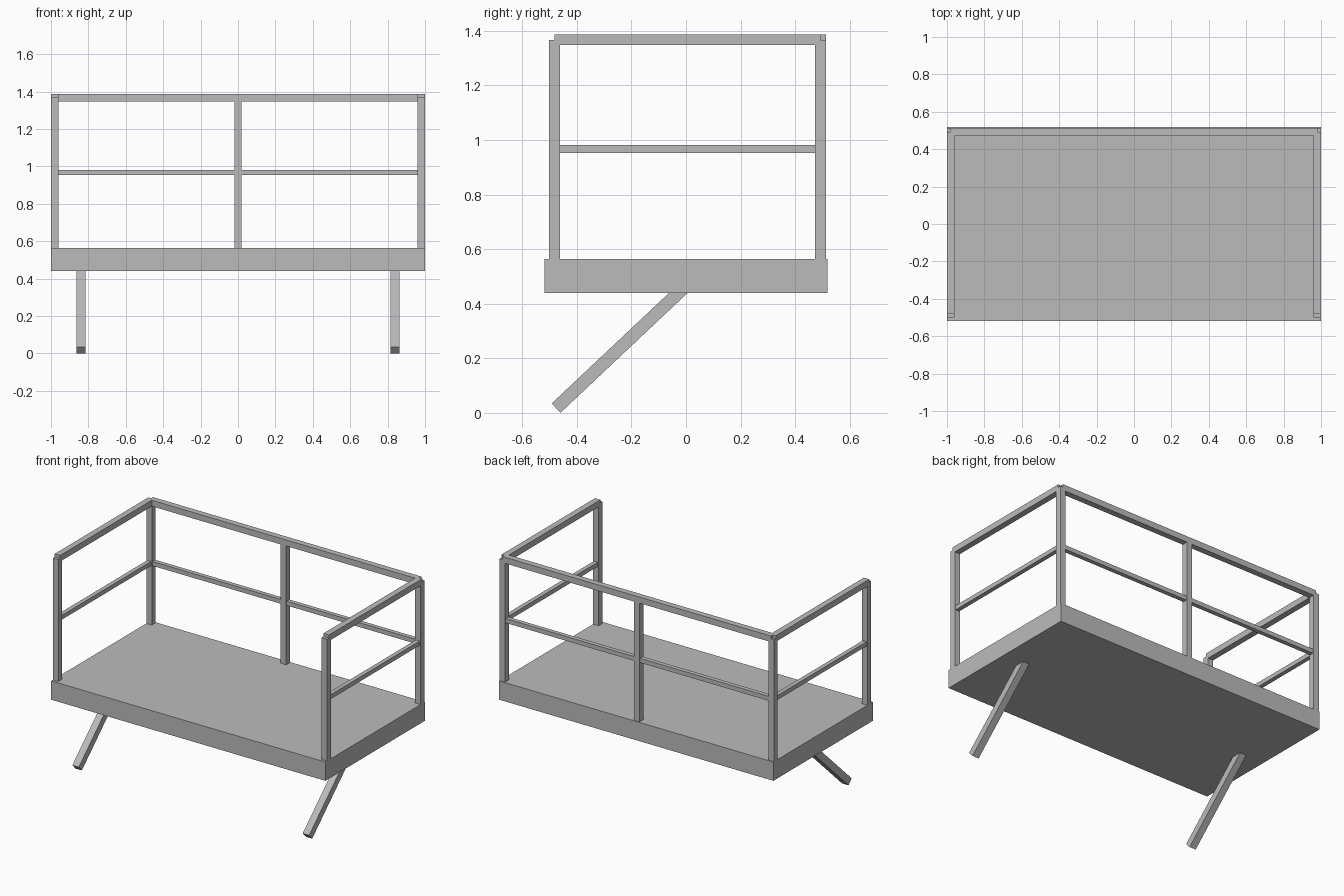
import bpy
import math
from mathutils import Matrix, Vector

if "Cube" in bpy.data.objects:
    bpy.data.objects.remove(bpy.data.objects["Cube"])

grey = bpy.data.materials.new("plain grey")
grey.diffuse_color = (0.5, 0.5, 0.5, 1)
grey.use_nodes = True
grey.node_tree.nodes["Principled BSDF"].inputs["Base Color"].default_value = grey.diffuse_color


def box(name, lo, hi):
    """Box between two opposite corners."""
    lo, hi = Vector(lo), Vector(hi)
    bpy.ops.mesh.primitive_cube_add(size=1)
    ob = bpy.context.object
    ob.name = name
    ob.data.transform(Matrix.Translation((lo + hi) / 2) @ Matrix.Diagonal((*(hi - lo), 1)))
    ob.data.materials.append(grey)
    return ob


BASE, TOP = 0.564, 1.367      # deck surface, centre of the top rail
BACK, FRONT = 0.493, -0.481   # centre lines of the posts
SIDE = 0.98
R, M = 0.02, 0.0143           # half widths of post and middle rail
MID = 0.967


def post(name, x, y):
    box(name, (x - R, y - R, BASE - 0.02), (x + R, y + R, TOP))


# Deck
box("deck", (-1, -0.518, 0.44), (1, 0.518, BASE))

# Back railing
post("back_middle_post", 0, BACK)
for name, z, h in (("top", TOP, R), ("middle", MID, M)):
    box(f"back_{name}_rail", (-SIDE, BACK - h, z - h), (SIDE, BACK + h, z + h))

# Side railings and legs
for side, s in (("left", -1), ("right", 1)):
    x = s * SIDE
    post(f"{side}_front_post", x, FRONT)
    post(f"{side}_back_post", x, BACK)
    for name, z, h in (("top", TOP, R), ("middle", MID, M)):
        box(f"{side}_{name}_rail", (x - h, FRONT, z - h), (x + h, BACK, z + h))

    # Slanted leg, its upper end buried in the deck
    w = 0.0235
    leg = box(f"{side}_leg", (-w, 0, -w), (w, 0.645, w))
    leg.data.transform(Matrix.Translation((s * 0.84, -0.476, 0.0175))
                       @ Matrix.Rotation(math.radians(43.3), 4, 'X'))
